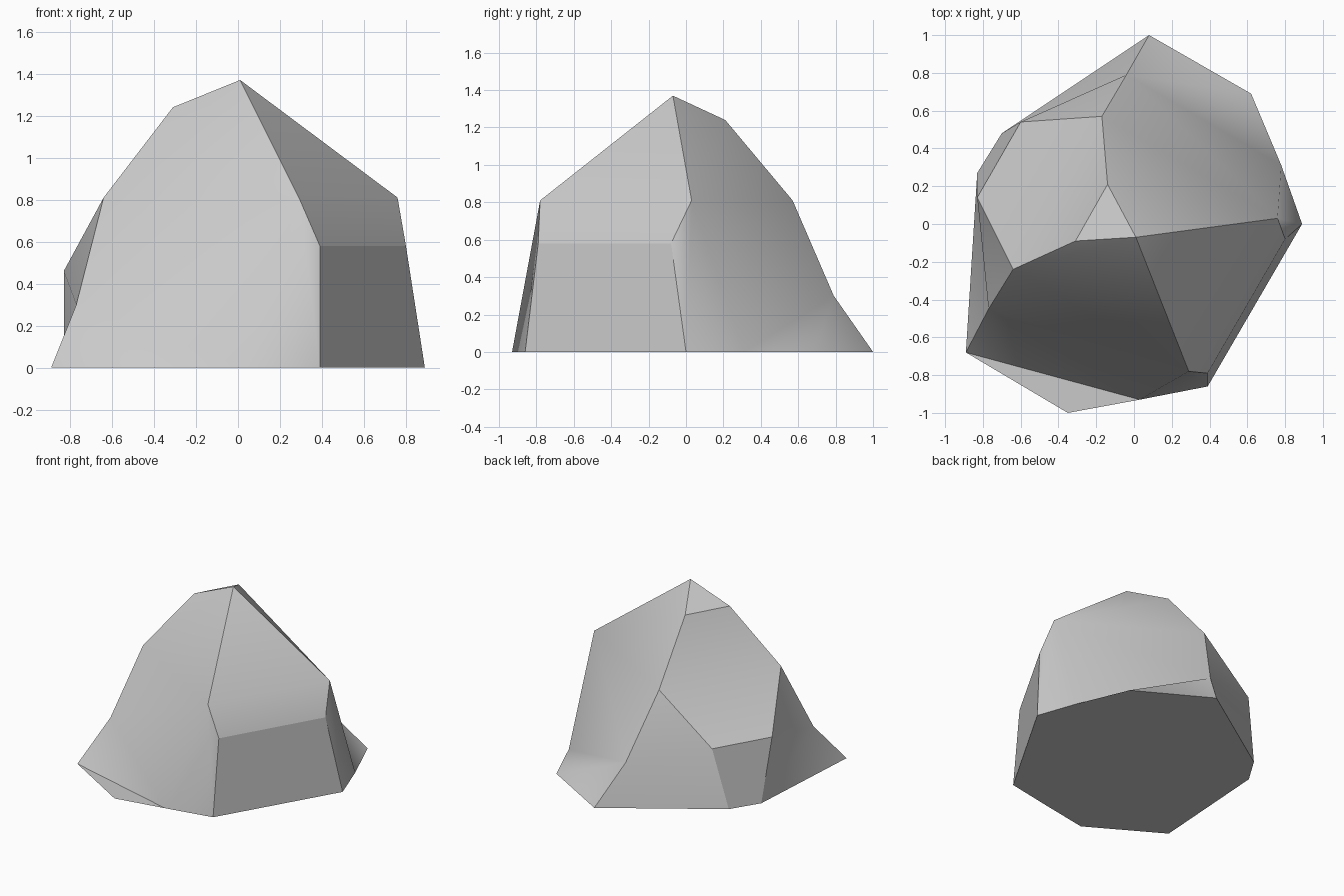
import bpy
import bmesh
from mathutils import Vector

default_cube = bpy.data.objects.get("Cube")
if default_cube:
    bpy.data.objects.remove(default_cube, do_unlink=True)

# Rock corners, grouped by height: each level lists named (x, y) corners
levels = {
    1.37: {"peak": (.01, -.07)},
    1.24: {"crest_front": (-.31, -.09), "crest_back": (-.14, .21)},
    .81: {"shoulder_left": (.76, .03), "shoulder_front": (.29, -.78),
          "shoulder_right": (-.64, -.24), "shoulder_back": (-.17, .57)},
    .58: {"ledge_left": (.80, -.08), "ledge_front": (.39, -.79)},
    .46: {"ledge_right": (-.83, .14), "ledge_back": (-.60, .54)},
    .30: {"knee_right": (-.77, -.45), "knee_back": (-.04, .79)},
    0: {"foot_left": (.89, 0), "foot_left_back": (.78, .31),
        "foot_back_left": (.62, .69), "foot_back": (.08, 1),
        "foot_back_right": (-.70, .48), "foot_right_back": (-.83, .27),
        "foot_right": (-.89, -.68), "toe": (-.35, -1),
        "foot_front": (.03, -.93), "foot_front_left": (.39, -.86)},
}

# Chiselled sides: each is a list of facets, named by their corners in order
sides = {
    "crown": ["peak crest_front crest_back"],
    "right_slope": [
        "crest_front crest_back shoulder_back shoulder_right",
        "shoulder_right shoulder_back ledge_back ledge_right"],
    "front": [
        "peak crest_front shoulder_right shoulder_front",
        "shoulder_right knee_right shoulder_front",
        "knee_right foot_front shoulder_front",
        "knee_right foot_right foot_front",
        "shoulder_front foot_front foot_front_left ledge_front"],
    "left_slope": [
        "peak shoulder_front shoulder_left",
        "shoulder_front ledge_front ledge_left shoulder_left"],
    "left_wall": ["ledge_front foot_front_left foot_left ledge_left"],
    "back": [
        "peak crest_back shoulder_left",
        "crest_back shoulder_back shoulder_left",
        "shoulder_back knee_back shoulder_left",
        "shoulder_left knee_back foot_left_back",
        "knee_back foot_back_left foot_left_back",
        "knee_back foot_back foot_back_left",
        "shoulder_left ledge_left foot_left",
        "shoulder_left foot_left foot_left_back"],
    "back_right": [
        "shoulder_back knee_back ledge_back",
        "knee_back foot_back foot_back_right ledge_back"],
    "right_wall": ["ledge_back foot_back_right foot_right_back ledge_right"],
    "right": [
        "shoulder_right ledge_right knee_right",
        "ledge_right foot_right_back knee_right",
        "knee_right foot_right_back foot_right"],
    "base": [
        "foot_left foot_left_back foot_back_left foot_back foot_back_right "
        "foot_right_back foot_right foot_front foot_front_left"],
    "flap": ["foot_right toe foot_front"],
}

bm = bmesh.new()
corners = {name: bm.verts.new((x, y, z))
           for z, ring in levels.items() for name, (x, y) in ring.items()}

# Turn every facet away from the heart of the rock; the thin flap faces up
heart = Vector((0, 0, .4))
side_of = {}
for side, facets in sides.items():
    for names in facets:
        face = bm.faces.new([corners[n] for n in names.split()])
        face.normal_update()
        outward = face.calc_center_median() - heart
        if side == "flap":
            outward = Vector((0, 0, 1))
        if face.normal.dot(outward) < 0:
            face.normal_flip()
        face.smooth = True
        side_of[face] = side

# Each side is softly rounded within itself, with crisp edges between sides
for edge in bm.edges:
    edge.smooth = len({side_of[f] for f in edge.link_faces}) == 1

mesh = bpy.data.meshes.new("rock")
bm.to_mesh(mesh)
bm.free()
rock = bpy.data.objects.new("rock", mesh)
bpy.context.collection.objects.link(rock)

# Plain grey stone
stone = bpy.data.materials.new("grey_stone")
stone.use_nodes = True
grey = (.59, .59, .59, 1)
stone.diffuse_color = grey
shader = stone.node_tree.nodes["Principled BSDF"]
shader.inputs["Base Color"].default_value = grey
shader.inputs["Roughness"].default_value = .9
mesh.materials.append(stone)
